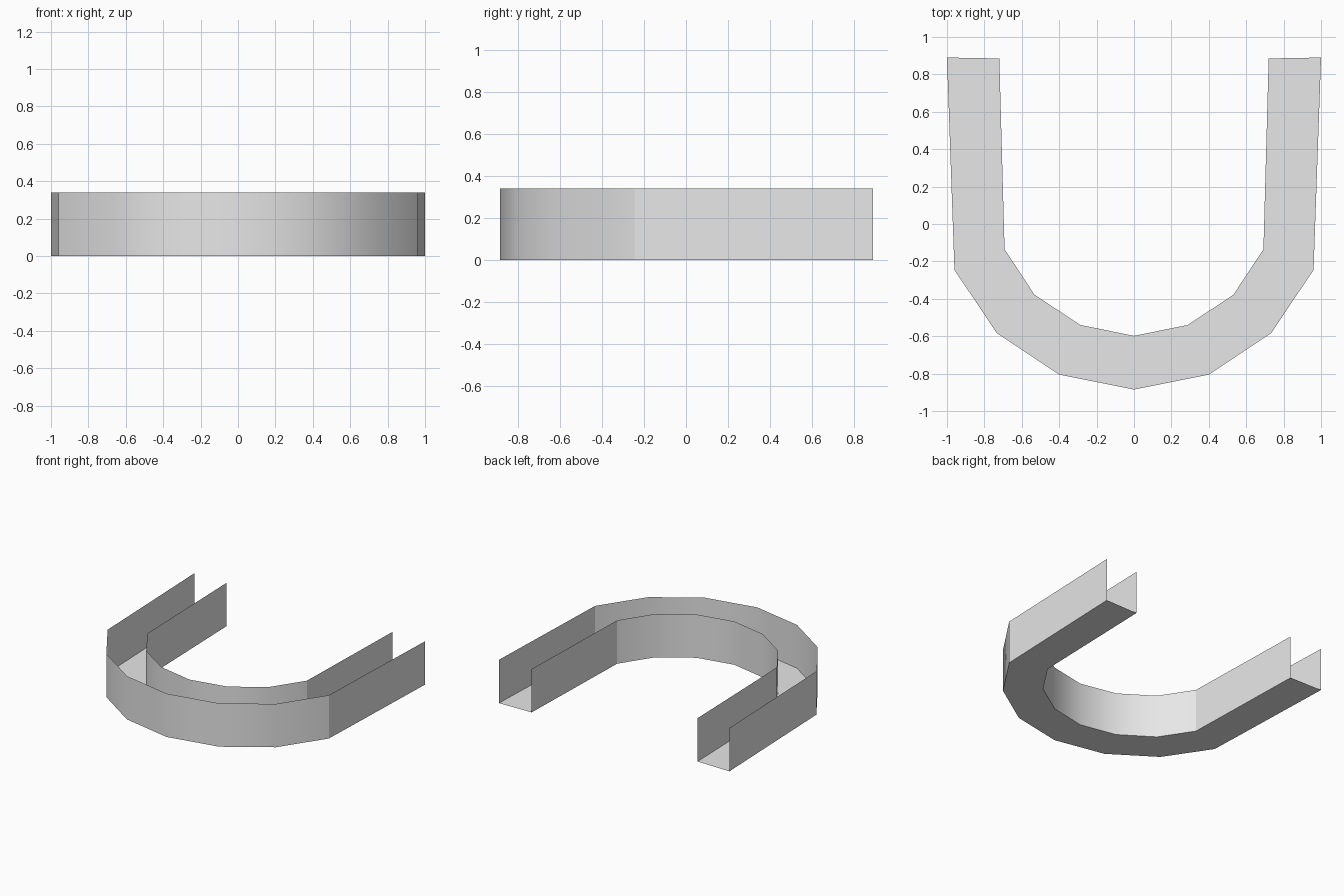
import bpy, math

cube = bpy.data.objects.get("Cube")
if cube:
    bpy.data.objects.remove(cube, do_unlink=True)

HEIGHT = 0.34

# Single light grey material
grey = bpy.data.materials.new("light grey")
grey.use_nodes = True
grey.diffuse_color = (0.8, 0.8, 0.8, 1)
grey.node_tree.nodes["Principled BSDF"].inputs["Base Color"].default_value = (0.8, 0.8, 0.8, 1)

# Half outlines of the U, from the front centre to the rear left end
OUTER = [(0, -0.885), (0.40, -0.805), (0.735, -0.582), (0.96, -0.245), (1.0, 0.89)]
INNER = [(0, -0.598), (0.287, -0.54), (0.532, -0.378), (0.692, -0.135), (0.72, 0.885)]


def mirrored(half):
    """Full outline from the rear right end, round the front, to the rear left end."""
    return [(-x, y) for x, y in reversed(half[1:])] + half


def strip(name, start, end):
    """Band of quads between two matching rows of points."""
    n = len(start)
    faces = [(i, i + 1, n + i + 1, n + i) for i in range(n - 1)]
    mesh = bpy.data.meshes.new(name)
    mesh.from_pydata(start + end, [], faces)
    mesh.materials.append(grey)
    obj = bpy.data.objects.new(name, mesh)
    bpy.context.collection.objects.link(obj)
    bpy.ops.object.select_all(action='DESELECT')
    obj.select_set(True)
    bpy.context.view_layer.objects.active = obj
    bpy.ops.object.shade_smooth_by_angle(angle=math.radians(27))
    return obj


def row(path, z):
    return [(x, y, z) for x, y in path]


outer, inner = mirrored(OUTER), mirrored(INNER)
inner_back = inner[::-1]

# Thin upright walls, rounded at the front, and the flat floor joining them
strip("outer_wall", row(outer, 0), row(outer, HEIGHT))
strip("inner_wall", row(inner_back, 0), row(inner_back, HEIGHT))
strip("channel_floor", row(inner, 0), row(outer, 0))
